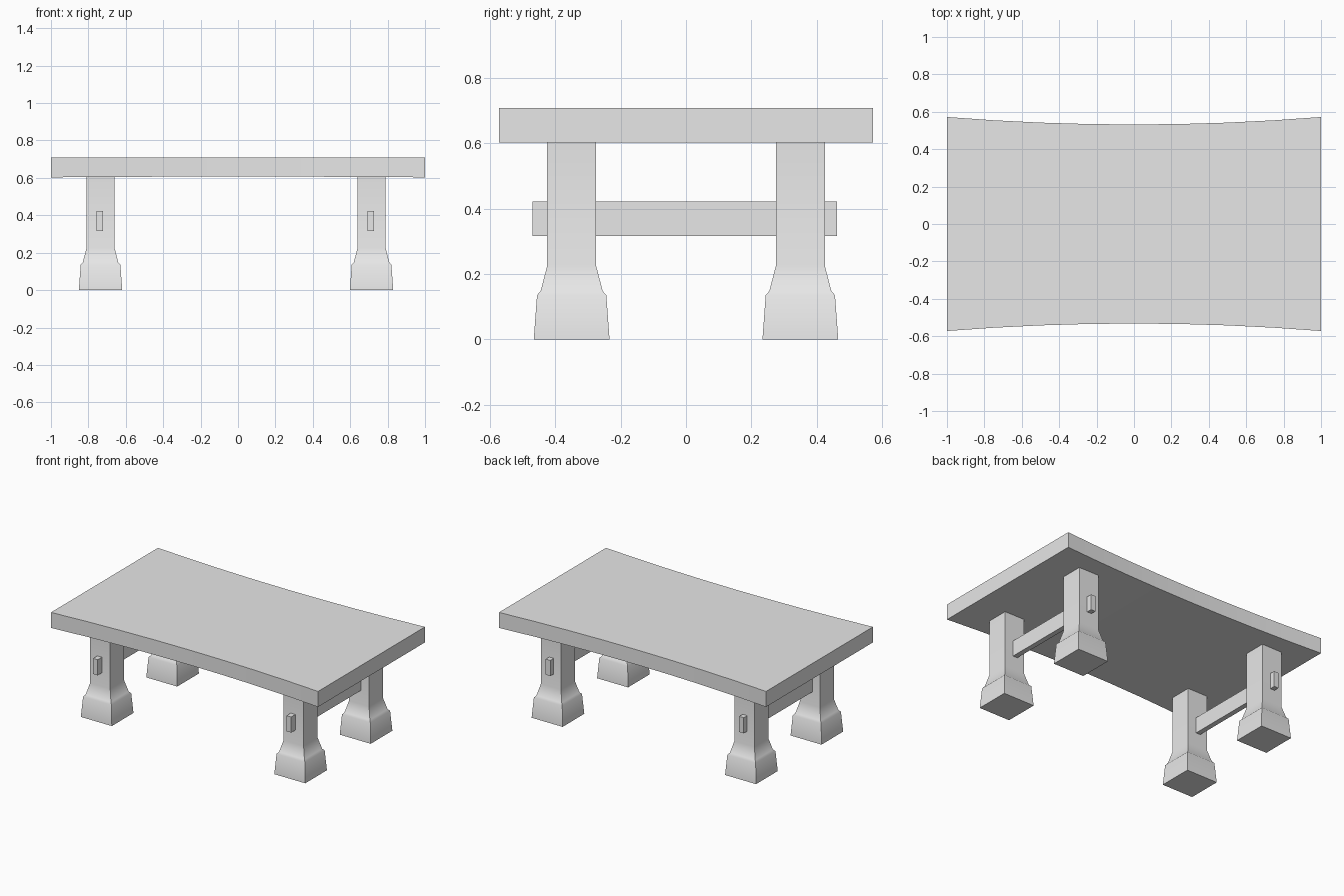
import bpy, bmesh, math

cube = bpy.data.objects.get("Cube")
if cube:
    bpy.data.objects.remove(cube, do_unlink=True)

grey = bpy.data.materials.new("light_grey")
grey.use_nodes = True
grey.diffuse_color = (0.8, 0.8, 0.8, 1)
grey.node_tree.nodes["Principled BSDF"].inputs["Base Color"].default_value = (0.8, 0.8, 0.8, 1)


def loft(name, rings, smooth_angle=None):
    """Skin a stack of equal-length point rings and cap both ends."""
    bm = bmesh.new()
    loops = [[bm.verts.new(p) for p in ring] for ring in rings]
    for a, b in zip(loops, loops[1:]):
        for i in range(len(a)):
            j = (i + 1) % len(a)
            bm.faces.new((a[i], a[j], b[j], b[i]))
    bm.faces.new(loops[0])
    bm.faces.new(loops[-1])
    bmesh.ops.recalc_face_normals(bm, faces=bm.faces)
    mesh = bpy.data.meshes.new(name)
    bm.to_mesh(mesh)
    bm.free()
    mesh.materials.append(grey)
    obj = bpy.data.objects.new(name, mesh)
    bpy.context.collection.objects.link(obj)
    if smooth_angle:
        bpy.ops.object.select_all(action='DESELECT')
        obj.select_set(True)
        bpy.context.view_layer.objects.active = obj
        bpy.ops.object.shade_smooth_by_angle(angle=math.radians(smooth_angle))
    return obj


def rectangle(cx, cy, hx, hy, z):
    return [(cx + sx * hx, cy + sy * hy, z)
            for sx, sy in ((-1, -1), (1, -1), (1, 1), (-1, 1))]


# Table top: slab with waisted long sides and a slightly hollow underside
slab = []
STEPS = 8
for i in range(STEPS + 1):
    x = -1 + 2 * i / STEPS
    depth = 0.532 + 0.04 * x * x
    under = 0.603 + 0.004 * (1 - x * x)
    slab.append([(x, -depth, under), (x, depth, under),
                 (x, depth, 0.708), (x, -depth, 0.708)])
loft("table_top", slab, 30)

# Legs: square posts flaring to a ledged foot (half width, height)
LEG = [(0.116, 0), (0.106, 0.136), (0.095, 0.148), (0.075, 0.225), (0.075, 0.605)]
for side, cx in (("right", -0.735), ("left", 0.714)):
    for end, cy in (("front", -0.35), ("back", 0.35)):
        loft(f"{end}_{side}_leg", [rectangle(cx, cy, h, h, z) for h, z in LEG], 50)
    # Stretcher beam passing through both legs
    loft(f"{side}_stretcher",
         [rectangle(cx - 0.004, -0.004, 0.017, 0.466, z) for z in (0.317, 0.423)])
